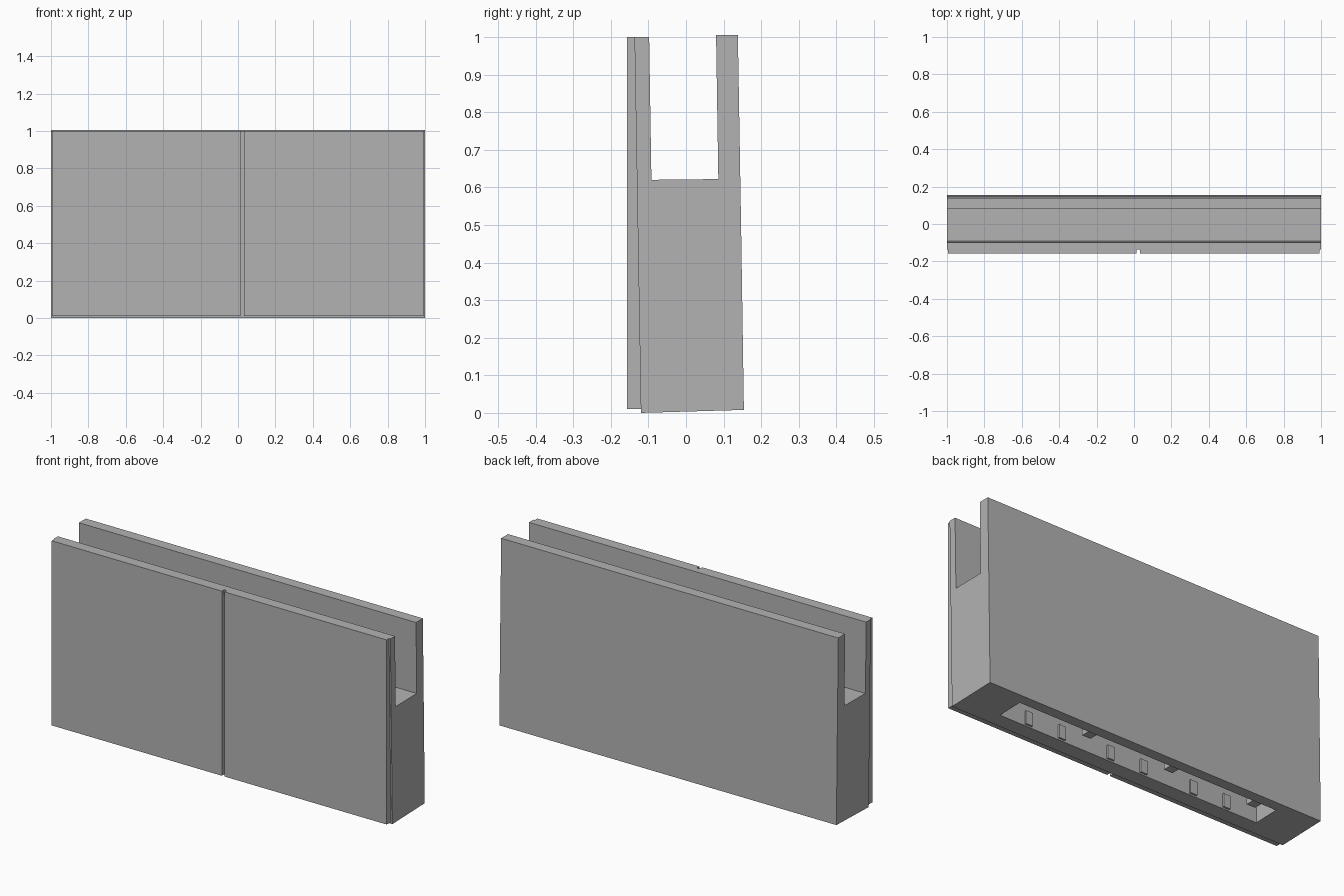
import bpy
import bmesh
from mathutils import Vector

if "Cube" in bpy.data.objects:
    bpy.data.objects.remove(bpy.data.objects["Cube"], do_unlink=True)

grey = bpy.data.materials.new("plain grey")
grey.use_nodes = True
grey.diffuse_color = (0.45, 0.45, 0.45, 1)
grey.node_tree.nodes["Principled BSDF"].inputs["Base Color"].default_value = (0.45, 0.45, 0.45, 1)


def finish(bm, name):
    bmesh.ops.recalc_face_normals(bm, faces=bm.faces[:])
    mesh = bpy.data.meshes.new(name)
    bm.to_mesh(mesh)
    bm.free()
    mesh.materials.append(grey)
    obj = bpy.data.objects.new(name, mesh)
    bpy.context.collection.objects.link(obj)
    return obj


def extrude_profile(profile, x0, x1):
    """Sweep a closed (y, z) profile along x."""
    bm = bmesh.new()
    face = bm.faces.new([bm.verts.new((x0, y, z)) for y, z in profile])
    swept = bmesh.ops.extrude_face_region(bm, geom=[face])["geom"]
    verts = [v for v in swept if isinstance(v, bmesh.types.BMVert)]
    bmesh.ops.translate(bm, verts=verts, vec=(x1 - x0, 0, 0))
    bmesh.ops.recalc_face_normals(bm, faces=bm.faces[:])
    return bm


def box(name, x, width, y0, y1, z0, z1):
    profile = [(y0, z0), (y1, z0), (y1, z1), (y0, z1)]
    return finish(extrude_profile(profile, x - width / 2, x + width / 2), name)


# Leaning body with a long slot along the top
body_profile = [(-0.12, 0), (0.154, 0.008), (0.147, 0.47), (0.138, 1.005),
                (0.08, 1.005), (0.086, 0.622), (-0.092, 0.62), (-0.098, 1.0),
                (-0.137, 1.0)]
bm = extrude_profile(body_profile, -1, 1)

# Hollow underside: inset the bottom face to the opening, then push it up
bottom = min(bm.faces, key=lambda f: f.calc_center_median().z)
bmesh.ops.inset_region(bm, faces=[bottom], thickness=0.03)
for v in bottom.verts:
    y = 0.1 if v.co.y > 0 else -0.042
    v.co = Vector((0.775 if v.co.x > 0 else -0.775, y, 0.008 * (y + 0.12) / 0.274))
roof = bmesh.ops.extrude_face_region(bm, geom=[bottom])["geom"]
bmesh.ops.translate(bm, verts=[v for v in roof if isinstance(v, bmesh.types.BMVert)],
                    vec=(0, 0, 0.45))
if bottom.is_valid:
    bmesh.ops.delete(bm, geom=[bottom], context="FACES_ONLY")
finish(bm, "slotted_body")

# Two upright front panels with a narrow gap between them
panel_profile = [(-0.157, 0.01), (-0.12, 0.01), (-0.136, 1.0), (-0.157, 1.0)]
for name, x0, x1 in (("front_panel_right", -0.995, 0.014),
                     ("front_panel_left", 0.031, 0.992)):
    finish(extrude_profile(panel_profile, x0, x1), name)

# Clips inside the hollow: three groups of two ribs and one hook
for i, centre in enumerate((0.505, 0.01, -0.49)):
    for j, side in enumerate((1, -1)):
        box(f"rib_{i}_{j}", centre + side * 0.1, 0.04, -0.044, -0.032, 0.01, 0.08)
    box(f"hook_{i}", centre - 0.175, 0.05, 0.05, 0.102, 0.01, 0.04)
